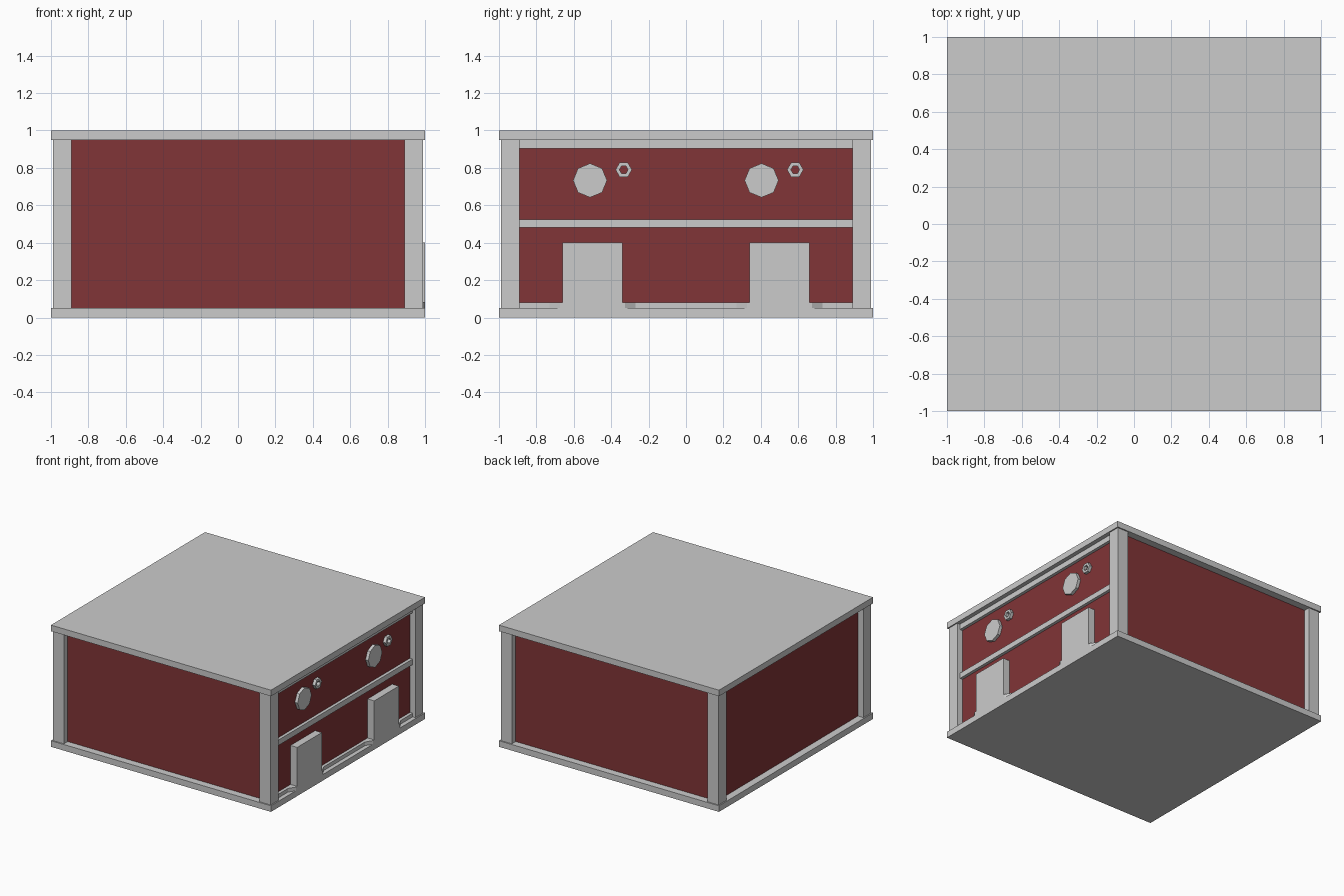
import bpy, bmesh
from math import cos, sin, pi

if "Cube" in bpy.data.objects:
    bpy.data.objects.remove(bpy.data.objects["Cube"])

red = bpy.data.materials.new("red_wall")
red.diffuse_color = (0.22, 0.035, 0.038, 1)
red.use_nodes = True
red.node_tree.nodes["Principled BSDF"].inputs["Base Color"].default_value = red.diffuse_color


def finish(name, bm, mat=None):
    bmesh.ops.recalc_face_normals(bm, faces=bm.faces)
    me = bpy.data.meshes.new(name)
    bm.to_mesh(me)
    bm.free()
    if mat:
        me.materials.append(mat)
    ob = bpy.data.objects.new(name, me)
    bpy.context.collection.objects.link(ob)
    return ob


def box_bm(x0, x1, y0, y1, z0, z1):
    bm = bmesh.new()
    bmesh.ops.create_cube(bm, size=1)
    for v in bm.verts:
        v.co = (x0 + (v.co.x + .5) * (x1 - x0),
                y0 + (v.co.y + .5) * (y1 - y0),
                z0 + (v.co.z + .5) * (z1 - z0))
    return bm


def box(name, *dims, mat=None):
    return finish(name, box_bm(*dims), mat)


def prism(name, pts, offset):
    bm = bmesh.new()
    face = bm.faces.new([bm.verts.new(p) for p in pts])
    ext = bmesh.ops.extrude_face_region(bm, geom=[face], use_keep_orig=True)
    verts = [g for g in ext["geom"] if isinstance(g, bmesh.types.BMVert)]
    bmesh.ops.translate(bm, verts=verts, vec=offset)
    return finish(name, bm)


WALL, TRIM = 0.94, 0.965

# Floor slab, roof slab and red walls
box("floor_slab", -1, 1, -1, 1, 0, .05)
box("roof_slab", -1, 1, -1, 1, .95, 1)
box("walls", -WALL, WALL, -WALL, WALL, .05, .95, mat=red)

# Corner posts
for sx in (-1, 1):
    for sy in (-1, 1):
        box("corner_post", *sorted((sx * .89, sx * .99)),
            *sorted((sy * .89, sy * .99)), .05, .95)

# Horizontal rails on the right side
box("middle_rail", WALL, TRIM, -.89, .89, .48, .525)
box("top_rail", WALL, TRIM, -.89, .89, .905, .95)

# Bottom sill that steps out under each window
sill = [(WALL, -.89, .05), (TRIM, -.89, .05)]
for cy in (-.5, .5):
    sill += [(TRIM, cy - .23, .05), (1, cy - .175, .05),
             (1, cy + .175, .05), (TRIM, cy + .23, .05)]
sill += [(TRIM, .89, .05), (WALL, .89, .05)]
prism("bottom_sill", sill, (0, 0, .03))

# Recessed window frames
for cy in (-.5, .5):
    bm = box_bm(WALL, 1, cy - .16, cy + .16, .08, .40)
    bm.normal_update()
    front = max(bm.faces, key=lambda f: f.calc_center_median().x)
    bmesh.ops.inset_region(bm, faces=[front], thickness=.04)
    for v in front.verts:
        v.co.x = .95
        if v.co.z < .2:
            v.co.z = .13
    # step the recess walls back to the frame face
    ext = bmesh.ops.extrude_face_region(bm, geom=[front])
    pane = [g for g in ext["geom"] if isinstance(g, bmesh.types.BMVert)]
    for v in bm.verts:
        if v not in pane and abs(v.co.x - .95) < 1e-4:
            v.co.x = 1
    finish("window_frame", bm)

# Octagonal discs and small hexagonal rings
for cy in (-.513, .404):
    prism("octagon_disc", [(WALL, cy + .091 * cos(i * pi / 4),
                            .733 + .091 * sin(i * pi / 4)) for i in range(8)],
          (TRIM - WALL, 0, 0))
    bm = bmesh.new()
    loops = [[bm.verts.new((x, cy + .18 + r * cos(i * pi / 3),
                            .79 + r * sin(i * pi / 3))) for i in range(6)]
             for r, x in ((.044, WALL), (.044, TRIM), (.023, TRIM), (.023, WALL))]
    for a, b in zip(loops, loops[1:] + loops[:1]):
        for i in range(6):
            j = (i + 1) % 6
            bm.faces.new((a[i], a[j], b[j], b[i]))
    finish("hexagon_ring", bm)
